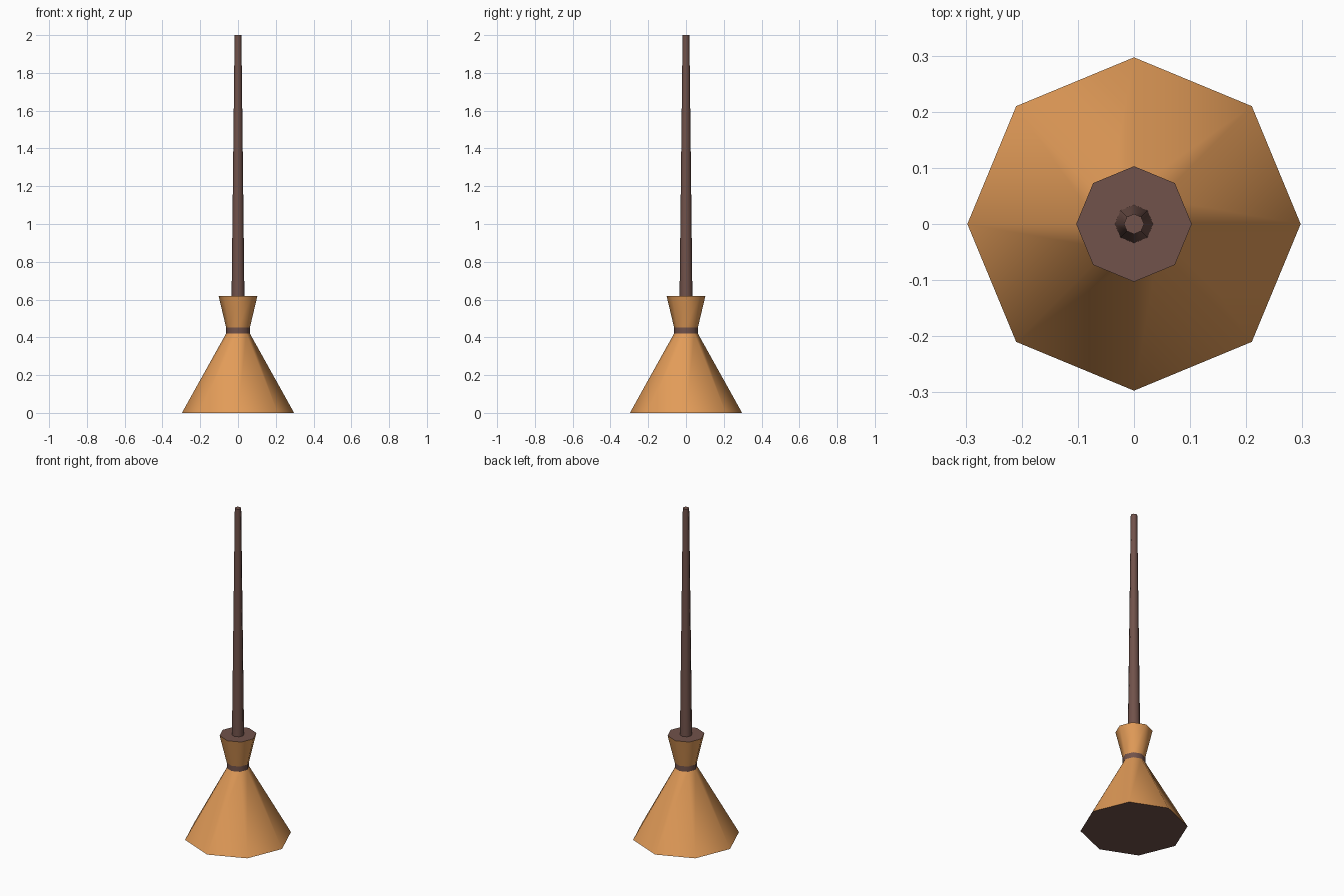
import bpy, bmesh, math

if "Cube" in bpy.data.objects:
    bpy.data.objects.remove(bpy.data.objects["Cube"])

SIDES = 8


def material(name, rgb):
    m = bpy.data.materials.new(name)
    m.diffuse_color = (*rgb, 1)
    m.use_nodes = True
    m.node_tree.nodes["Principled BSDF"].inputs["Base Color"].default_value = m.diffuse_color
    return m


straw = material("straw orange", (0.76, 0.33, 0.098))
wood = material("dark brown wood", (0.165, 0.084, 0.069))


def lathe(name, profile, side_mat, cap_mat, caps=(True, True)):
    """Eight-sided turned part from (radius, z) points, with flat end caps."""
    bm = bmesh.new()
    rings = [[bm.verts.new((r * math.cos(i * math.tau / SIDES),
                            r * math.sin(i * math.tau / SIDES), z))
              for i in range(SIDES)] for r, z in profile]
    for a, b in zip(rings, rings[1:]):
        for i in range(SIDES):
            j = (i + 1) % SIDES
            bm.faces.new((a[i], a[j], b[j], b[i])).smooth = True
    if caps[0]:
        bm.faces.new(rings[0][::-1]).material_index = 1
    if caps[1]:
        bm.faces.new(rings[-1]).material_index = 1
    # keep the cap rims sharp
    for e in bm.edges:
        if any(f.material_index == 1 for f in e.link_faces):
            e.smooth = False
    me = bpy.data.meshes.new(name)
    bm.to_mesh(me)
    bm.free()
    me.materials.append(side_mat)
    me.materials.append(cap_mat)
    ob = bpy.data.objects.new(name, me)
    bpy.context.collection.objects.link(ob)
    return ob


# flared bristles with a dark underside
lathe("bristles", [(0.297, 0), (0.063, 0.42)], straw, wood, (True, False))
# binding around the waist
lathe("binding", [(0.063, 0.42), (0.063, 0.452)], wood, wood, (False, False))
# upper straw collar with a dark top
lathe("collar", [(0.063, 0.452), (0.103, 0.62)], straw, wood, (False, True))
# tapered handle
lathe("handle", [(0.034, 0.62), (0.018, 2.0)], wood, wood, (False, True))
